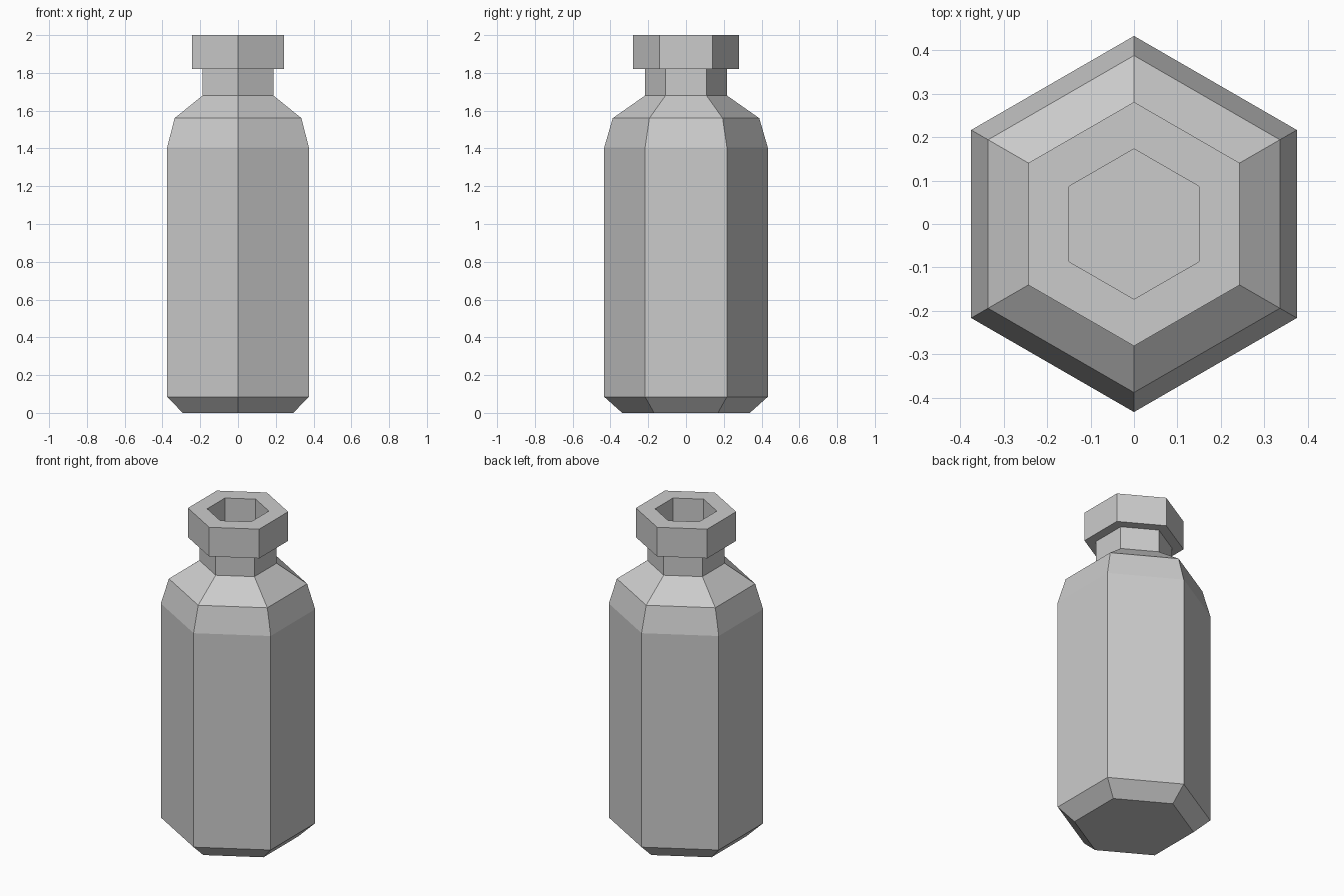
import bpy, bmesh
from math import cos, sin, tau, pi

if "Cube" in bpy.data.objects:
    bpy.data.objects.remove(bpy.data.objects["Cube"])

SIDES = 6

# Profile (corner radius, height): base, body, shoulders, neck, lip, mouth recess
PROFILE = [
    (0.338, 0.0), (0.433, 0.085), (0.433, 1.405), (0.388, 1.56),
    (0.217, 1.68), (0.217, 1.82), (0.281, 1.82), (0.281, 2.0),
    (0.173, 2.0), (0.173, 1.69),
]


def lathe(name, profile, sides):
    """Stack rings along the profile, bridge them and cap both ends."""
    bm = bmesh.new()
    rings = []
    for r, z in profile:
        angles = [pi / 2 + tau * i / sides for i in range(sides)]
        rings.append([bm.verts.new((r * cos(a), r * sin(a), z)) for a in angles])
    for low, high in zip(rings, rings[1:]):
        for i in range(sides):
            j = (i + 1) % sides
            bm.faces.new((low[i], low[j], high[j], high[i]))
    bm.faces.new(rings[0][::-1])
    bm.faces.new(rings[-1])
    bmesh.ops.recalc_face_normals(bm, faces=bm.faces)
    mesh = bpy.data.meshes.new(name)
    bm.to_mesh(mesh)
    bm.free()
    obj = bpy.data.objects.new(name, mesh)
    bpy.context.collection.objects.link(obj)
    return obj


# Six-sided bottle with a recessed mouth
lathe("bottle", PROFILE, SIDES)
